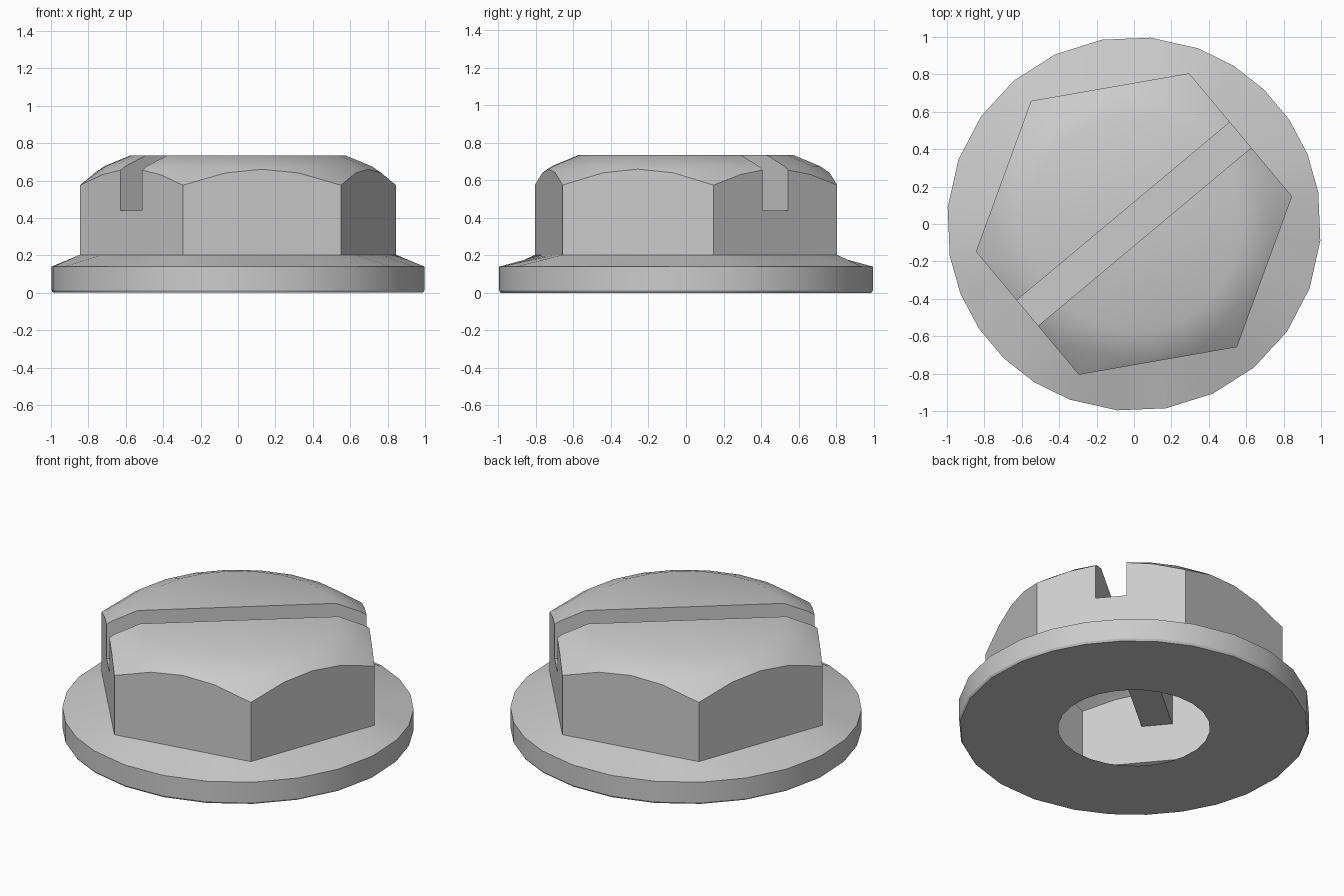
import bpy, bmesh, math
from math import cos, sin, radians

if "Cube" in bpy.data.objects:
    bpy.data.objects.remove(bpy.data.objects["Cube"])

HEX_R = 0.858
APOTHEM = HEX_R * cos(radians(30))
START = 9.9
SEGMENTS = [5, 4, 4, 5, 4, 4]   # slices per hex side (slotted sides have five)

# Angle of each slice, with matching distance to the hexagon outline
slices = []
for side, n in enumerate(SEGMENTS):
    for i in range(n):
        d = 60 * i / n
        slices.append((radians(START + 60 * side + d), APOTHEM / cos(radians(d - 30))))


def crown_z(r):
    """Height of the domed chamfer at the hexagon edge."""
    return 0.66 - (r - APOTHEM) / (HEX_R - APOTHEM) * 0.085


def circle(r, z):
    return [(r * cos(a), r * sin(a), z) for a, h in slices]


def hexagon(height):
    return [(h * cos(a), h * sin(a), height(h)) for a, h in slices]


# Bolt head skin: hole rim, underside, flange, hex sides, crown
rings = [
    circle(0.433, 0),
    circle(0.992, 0),
    circle(1.0, 0.012),
    circle(1.0, 0.14),
    hexagon(lambda h: 0.203),
    hexagon(crown_z),
    circle(0.718, 0.676),
    circle(0.575, 0.735),
]
bm = bmesh.new()
loops = [[bm.verts.new(p) for p in ring] for ring in rings]
count = len(slices)
for low, high in zip(loops, loops[1:]):
    for i in range(count):
        j = (i + 1) % count
        bm.faces.new((low[i], low[j], high[j], high[i]))
bm.faces.new(loops[-1])
bm.faces.new(loops[0][::-1])
bmesh.ops.recalc_face_normals(bm, faces=bm.faces)
mesh = bpy.data.meshes.new("flanged_hex_head")
bm.to_mesh(mesh)
bm.free()
head = bpy.data.objects.new("flanged_hex_head", mesh)
bpy.context.collection.objects.link(head)

# Screwdriver slot
bpy.ops.mesh.primitive_cube_add(size=1, location=(0, 0, 0.94), rotation=(0, 0, radians(START + 30)))
cutter = bpy.context.object
cutter.name = "slot_cutter"
cutter.scale = (3, 0.178, 1.0)
cutter.hide_render = True

bpy.ops.object.select_all(action='DESELECT')
head.select_set(True)
bpy.context.view_layer.objects.active = head
cut = head.modifiers.new("slot", 'BOOLEAN')
cut.operation = 'DIFFERENCE'
cut.solver = 'EXACT'
cut.object = cutter
bpy.ops.object.modifier_apply(modifier=cut.name)
bpy.data.objects.remove(cutter)

# Open the round hole underneath, leaving a hollow shell
bm = bmesh.new()
bm.from_mesh(head.data)
hole = [f for f in bm.faces
        if all(abs(v.co.z) < 1e-4 and v.co.xy.length < 0.45 for v in f.verts)]
bmesh.ops.delete(bm, geom=hole, context='FACES_ONLY')
bm.to_mesh(head.data)
bm.free()

bpy.ops.object.shade_smooth_by_angle(angle=radians(30))
